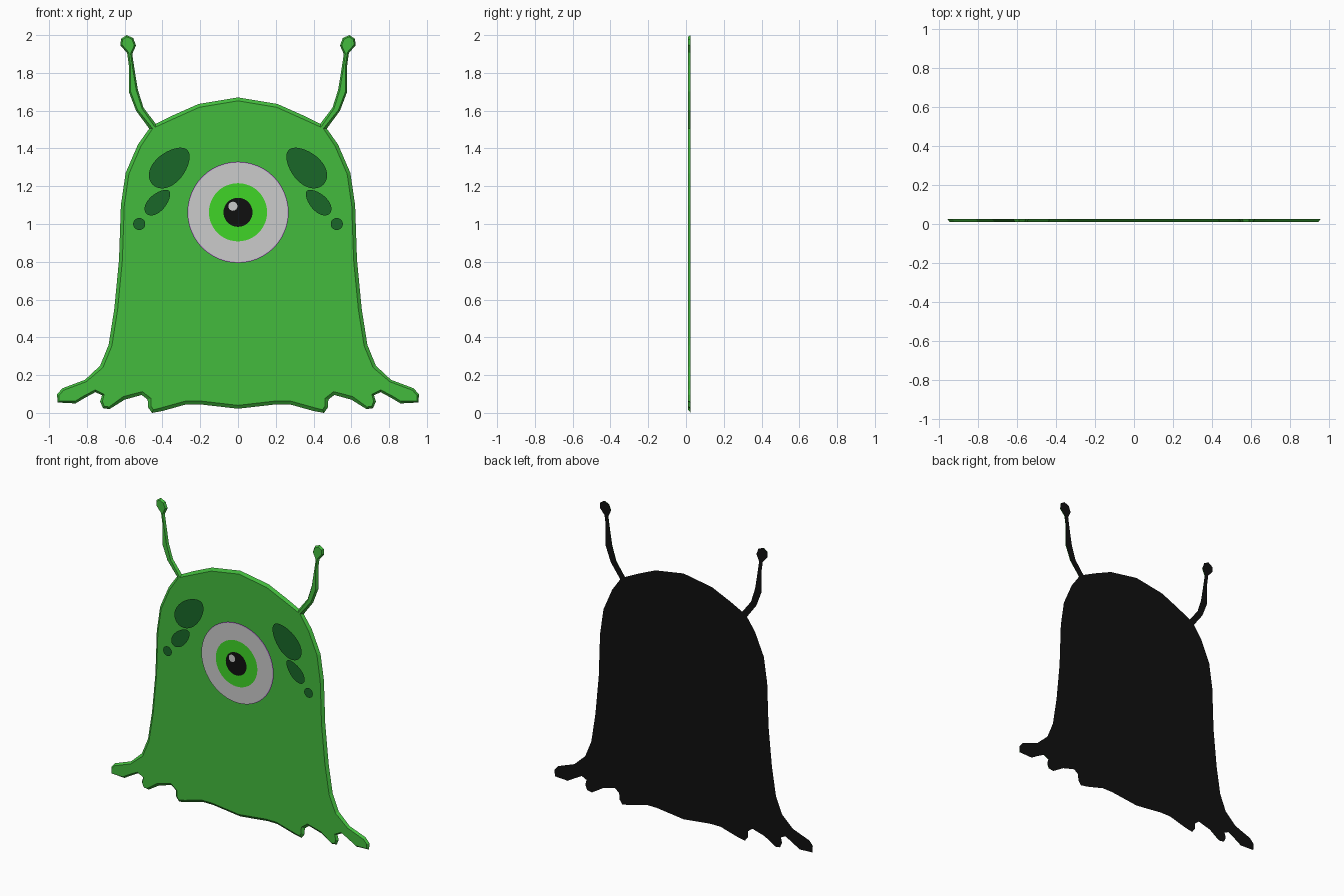
import bpy, bmesh, math
from mathutils import Vector

if "Cube" in bpy.data.objects:
    bpy.data.objects.remove(bpy.data.objects["Cube"])

def material(name, rgb):
    m = bpy.data.materials.new(name)
    m.diffuse_color = (*rgb, 1)
    m.use_nodes = True
    m.node_tree.nodes["Principled BSDF"].inputs["Base Color"].default_value = m.diffuse_color
    return m

GREEN = material("green", (0.056, 0.5, 0.047))
IRIS = material("iris_green", (0.05, 0.66, 0.02))
SPOT = material("dark_green", (0.01, 0.137, 0.022))
BLACK = material("black", (0.005, 0.005, 0.005))
WHITE = material("white", (1, 1, 1))
PURPLE = material("purple", (0.45, 0.2, 0.6))

def add_object(name, bm, mats):
    me = bpy.data.meshes.new(name)
    bm.to_mesh(me)
    bm.free()
    for m in mats:
        me.materials.append(m)
    ob = bpy.data.objects.new(name, me)
    bpy.context.collection.objects.link(ob)
    return ob

# Right half of the silhouette (x, z), top centre to bottom centre
crown = [(0, 1.67), (.21, 1.635), (.345, 1.575), (.435, 1.53)]
antenna = [(.50, 1.615), (.53, 1.71), (.548, 1.82), (.56, 1.90), (.54, 1.945),
           (.555, 1.985), (.59, 2.0), (.62, 1.98), (.622, 1.945), (.587, 1.905),
           (.578, 1.84), (.578, 1.70), (.54, 1.60)]
flank = [(.47, 1.505), (.53, 1.42), (.595, 1.27), (.62, 1.10), (.63, .81),
         (.655, .55), (.685, .36), (.73, .25)]
foot = [(.81, .175), (.93, .13), (.958, .098), (.955, .055), (.86, .05),
        (.81, .08), (.755, .11), (.72, .093), (.73, .06), (.715, .025), (.68, .02)]
hem = [(.60, .07), (.51, .095), (.478, .07), (.477, .03), (.455, .0), (.40, .01),
       (.275, .045), (.2, .045), (0, .022)]
half, inset = [], []
for part, d in ((crown, .018), (antenna, .009), (flank, .018), (foot, .012), (hem, .018)):
    half += part
    inset += [d] * len(part)
outline = [Vector(p) for p in half] + [Vector((-x, z)) for x, z in half[-2:0:-1]]
inset += inset[-2:0:-1]

# Body: wide black back, bevelled rim, smaller green front
bm = bmesh.new()
n = len(outline)
back, front = [], []
for i, p in enumerate(outline):
    t = (p - outline[i - 1]).normalized() + (outline[(i + 1) % n] - p).normalized()
    t.normalize()
    q = p + Vector((t.y, -t.x)) * inset[i]
    back.append(bm.verts.new((p.x, .025, p.y)))
    front.append(bm.verts.new((q.x, .011, q.y)))
bm.faces.new(front)
bm.faces.new(back[::-1]).material_index = 1
for i in range(n):
    j = (i + 1) % n
    bm.faces.new((back[i], back[j], front[j], front[i]))
bmesh.ops.recalc_face_normals(bm, faces=bm.faces)
add_object("body", bm, [GREEN, BLACK])

# Thin flat discs facing -y; egg narrows one end
def disc(name, x, z, y, a, b, mat, angle=0.0, egg=0.0, seg=32):
    bm = bmesh.new()
    vs = []
    for k in range(seg):
        t = 2 * math.pi * k / seg
        u, v = a * math.cos(t), b * math.sin(t) * (1 + egg * math.cos(t))
        vs.append(bm.verts.new((x + u * math.cos(angle) - v * math.sin(angle), y,
                                z + u * math.sin(angle) + v * math.cos(angle))))
    bm.faces.new(vs)
    return add_object(name, bm, [mat])

# Face spots on both sides
for side, s in (("right", 1), ("left", -1)):
    tilt = -math.pi / 4 if s > 0 else -3 * math.pi / 4
    disc(f"large_spot_{side}", s * .36, 1.30, 0, .13, .08, SPOT, tilt, .15 * s * s)
    disc(f"medium_spot_{side}", s * .425, 1.115, 0, .085, .045, SPOT, tilt, .15)
    disc(f"small_spot_{side}", s * .523, 1.0, 0, .032, .032, SPOT)

# Eye, layered back to front
disc("eye_rim", 0, 1.062, -.005, .268, .268, PURPLE, seg=48)
disc("eye_white", 0, 1.062, -.010, .263, .263, WHITE, seg=48)
disc("iris", 0, 1.062, -.015, .154, .154, IRIS, seg=48)
disc("pupil", 0, 1.062, -.020, .077, .077, BLACK)
disc("highlight", -.027, 1.094, -.025, .024, .024, WHITE)
